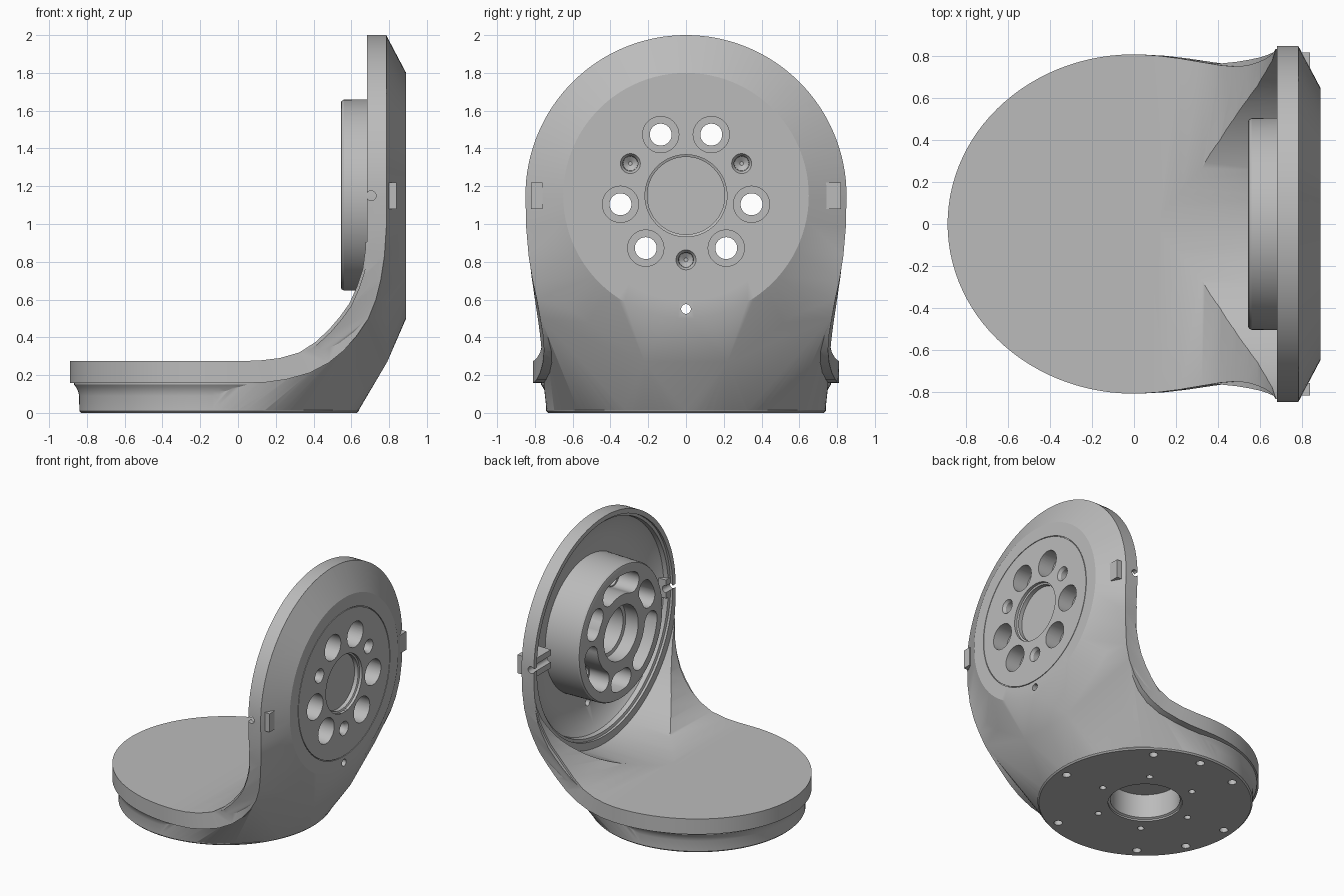
import bpy, bmesh
from math import sin, cos, pi, radians, sqrt
from mathutils import Vector

if "Cube" in bpy.data.objects:
    bpy.data.objects.remove(bpy.data.objects["Cube"], do_unlink=True)

HZ = 1.15                 # height of the upright disc's axis
BASE = Vector((-0.1, 0, 0))

grey = bpy.data.materials.new("cast_grey")
grey.use_nodes = True
grey.diffuse_color = (0.5, 0.5, 0.5, 1)
grey.node_tree.nodes["Principled BSDF"].inputs["Base Color"].default_value = grey.diffuse_color


def make(name, bm):
    bmesh.ops.recalc_face_normals(bm, faces=bm.faces)
    me = bpy.data.meshes.new(name)
    bm.to_mesh(me)
    bm.free()
    me.materials.append(grey)
    ob = bpy.data.objects.new(name, me)
    bpy.context.collection.objects.link(ob)
    return ob


def loft(name, rings):
    """Closed rings of equal length joined in sequence and capped."""
    bm = bmesh.new()
    rows = [[bm.verts.new(p) for p in ring] for ring in rings]
    n = len(rows[0])
    for a, b in zip(rows, rows[1:]):
        for i in range(n):
            j = (i + 1) % n
            bm.faces.new((a[i], a[j], b[j], b[i]))
    bm.faces.new(rows[0])
    bm.faces.new(rows[-1])
    return make(name, bm)


def circle(axis, c, r, n):
    pts = []
    for k in range(n):
        u, v = r * cos(2 * pi * k / n), r * sin(2 * pi * k / n)
        off = {"X": (0, u, v), "Y": (u, 0, v), "Z": (u, v, 0)}[axis]
        pts.append(Vector(c) + Vector(off))
    return pts


def turned(name, axis, centre, profile, n=96):
    """Solid of revolution from (position along axis, radius) pairs."""
    step = Vector([float(a == axis) for a in "XYZ"])
    return loft(name, [circle(axis, Vector(centre) + step * t, r, n) for t, r in profile])


def combine(ob, other, op):
    mod = ob.modifiers.new(op, "BOOLEAN")
    mod.operation, mod.solver, mod.object = op, "EXACT", other
    bpy.context.view_layer.objects.active = ob
    bpy.ops.object.modifier_apply(modifier=mod.name)
    bpy.data.objects.remove(other, do_unlink=True)


def cut(ob, other):
    combine(ob, other, "DIFFERENCE")


def polar(r, deg):
    return (0, r * cos(radians(deg)), HZ + r * sin(radians(deg)))


# Bent plate: inner point, outer point and half width at each station
stations = []
for k in range(29):
    x = -0.89 * cos(radians(3.3 * k))
    stations.append((x, 0.275, x, 0.158, max(0.01, 0.81 * sqrt(max(0, 1 - (x / 0.89) ** 2)))))
bend = [(0.12, 0.278, 0.15, 0.162, 0.803), (0.22, 0.29, 0.26, 0.178, 0.79),
        (0.325, 0.32, 0.38, 0.212, 0.772), (0.41, 0.375, 0.48, 0.265, 0.758),
        (0.48, 0.44, 0.56, 0.33, 0.752), (0.54, 0.51, 0.63, 0.41, 0.757),
        (0.59, 0.58, 0.69, 0.5, 0.772), (0.63, 0.67, 0.73, 0.6, 0.79),
        (0.66, 0.76, 0.755, 0.7, 0.812), (0.675, 0.87, 0.775, 0.83, 0.833),
        (0.68, 1.0, 0.785, 0.98, 0.846)]
stations += bend
for k in range(33):
    a = pi / 2 * k / 32
    z = HZ + 0.85 * sin(a)
    stations.append((0.68, z, 0.785, z, max(0.01, 0.85 * cos(a))))
plate = loft("bent_plate", [[(xi, -w, zi), (xi, w, zi), (xo, w, zo), (xo, -w, zo)]
                            for xi, zi, xo, zo, w in stations])

# Outer shell blending the round base into the upright disc
bm = bmesh.new()
pts = circle("Z", BASE + Vector((0, 0, 0.012)), 0.738, 96)
pts += circle("X", (0.785, 0, HZ), 0.849, 96)
pts += circle("X", (0.89, 0, HZ), 0.65, 96)
for xi, zi, xo, zo, w in bend[6:]:
    pts += [(xo, w - 0.003, zo), (xo, 0.003 - w, zo)]
pts += [(0.79, y, 0.27) for y in (-0.22, -0.11, 0, 0.11, 0.22)]
for p in pts:
    bm.verts.new(p)
res = bmesh.ops.convex_hull(bm, input=bm.verts)
bmesh.ops.delete(bm, geom=[g for g in res["geom_interior"] if isinstance(g, bmesh.types.BMVert)],
                 context="VERTS")
body = make("link_body", bm)

# Hollow out the inside of the elbow before joining the plate
inner = [(-1.1, 0.262)] + [(s[0] + 0.01, s[1] - 0.012) for s in bend] + [(0.69, 2.2), (-1.1, 2.2)]
cut(body, loft("elbow_cutter", [[(x, y, z) for x, z in inner] for y in (-1.2, 1.2)]))
combine(body, plate, "UNION")

# Round base with a cove under the plate
combine(body, turned("base_boss", "Z", BASE, [
    (0, 0.73), (0.01, 0.74), (0.09, 0.741), (0.115, 0.747), (0.135, 0.757),
    (0.15, 0.768), (0.2, 0.77)], 128), "UNION")

# Clearance cylinder and dished cavity of the upright disc
AX = (0, 0, HZ)
cut(body, turned("clearance_cutter", "X", AX, [(-1.2, 0.872), (0.682, 0.872)], 128))
cut(body, turned("cavity_cutter", "X", AX, [
    (0.6, 0.815), (0.7, 0.815), (0.705, 0.795), (0.74, 0.79), (0.775, 0.75), (0.825, 0.62)], 128))

# Cable blocks beside the rim notches
for s, length in ((1, 0.2), (-1, 0.06)):
    ring = [(0.7, 1.08), (0.84, 1.08), (0.84, 1.22), (0.7, 1.22)]
    combine(body, loft("cable_block", [[(x, s * y, z) for x, z in ring]
                                       for y in (0.82 - length, 0.82)]), "UNION")
    cut(body, turned("notch_cutter", "Y", (0.705, s * 0.8, HZ), [(-0.25, 0.026), (0.25, 0.026)], 24))

# Hub
combine(body, turned("hub", "X", (0, 0, HZ + 0.003), [
    (0.545, 0.49), (0.548, 0.498), (0.56, 0.505), (0.85, 0.51)], 128), "UNION")
cut(body, turned("hub_bore_cutter", "X", AX, [(0.4, 0.205), (0.65, 0.205), (0.655, 0.18), (0.8, 0.18)], 64))
cut(body, turned("face_recess_cutter", "X", AX, [(0.835, 0.205), (0.865, 0.205), (0.87, 0.217), (1, 0.217)], 64))


def slot(mid, half):
    """Curved pocket with round ends in the hub face."""
    r, t, out = 0.36, 0.075, []
    for k in range(17):
        out.append(polar(r + t, mid - half + 2 * half * k / 16))
    for end, start in ((1, 0), (-1, 180)):
        a = mid + end * half
        c = Vector(polar(r, a))
        for k in range(1, 8):
            b = radians(a + start + 180 * k / 8)
            out.append(c + Vector((0, t * cos(b), t * sin(b))))
        if end == 1:
            out += [polar(r - t, mid + half - 2 * half * k / 16) for k in range(17)]
    cut(body, loft("slot_cutter", [[(x, p[1], p[2]) for p in out] for x in (0.4, 0.71)]))


for k in range(3):
    top = 90 + 120 * k
    slot(top, 23)
    slot(top + 60, 7)
    # Counterbored bolt holes in pairs, with a dowel hole between pairs
    for d in (-22.5, 22.5):
        cut(body, turned("bolt_cutter", "X", polar(0.35, top + d), [
            (0.6, 0.058), (0.77, 0.058), (0.7701, 0.096), (1, 0.096)], 32))
    cut(body, turned("dowel_cutter", "X", polar(0.34, top + 60), [
        (0.79, 0.01), (0.81, 0.038), (0.87, 0.04), (0.892, 0.054)], 32))

# Seam around the face plate and the drain hole below it
ring = turned("seam_cutter", "X", AX, [(0.883, 0.551), (0.9, 0.551)], 96)
cut(ring, turned("seam_core", "X", AX, [(0.8, 0.546), (1, 0.546)], 96))
cut(body, ring)
cut(body, turned("drain_cutter", "X", (0, 0, 0.55), [(0.55, 0.026), (1, 0.026)], 24))

# Base bore and mounting holes
cut(body, turned("base_bore_cutter", "Z", BASE, [
    (-0.1, 0.255), (0.012, 0.255), (0.02, 0.24), (0.2, 0.24)], 64))
holes = [(0.66, a, 0.03) for a in (115, 85, 55, -5, -65, -125, -155, 175)]
holes += [(0.355, 55 + 60 * k, 0.023) for k in range(6)]
for r, a, size in holes:
    c = BASE + Vector((r * cos(radians(a)), r * sin(radians(a)), 0))
    cut(body, turned("mount_cutter", "Z", c, [(-0.05, size), (0.09, size)], 20))

# Smooth shading with sharp edges kept
bpy.ops.object.select_all(action="DESELECT")
body.select_set(True)
bpy.context.view_layer.objects.active = body
bpy.ops.object.shade_smooth_by_angle(angle=radians(25))
